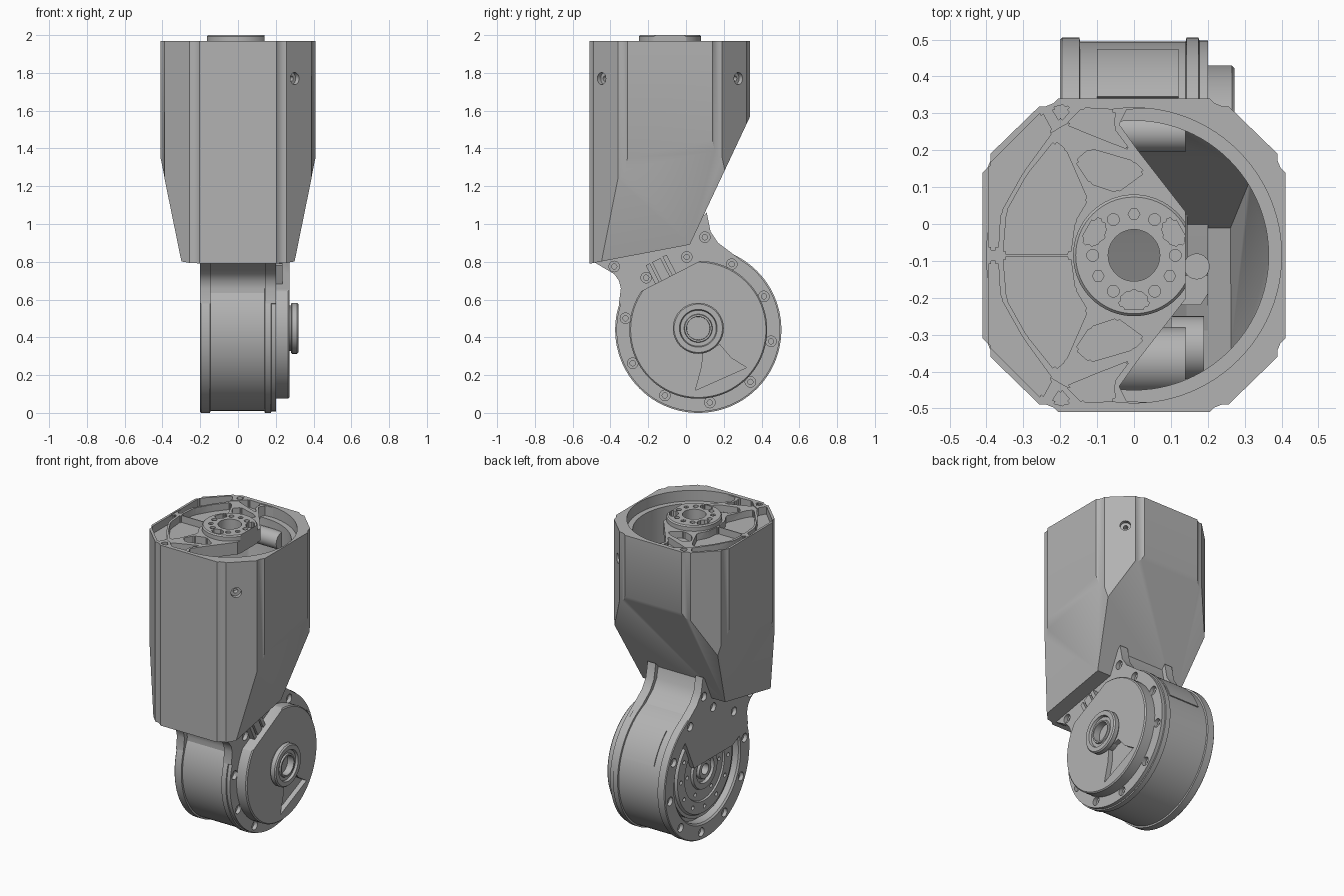
import bpy, bmesh
from math import cos, sin, pi, radians
from mathutils import Vector, Matrix

cube = bpy.data.objects.get("Cube")
if cube:
    bpy.data.objects.remove(cube, do_unlink=True)

grey = bpy.data.materials.new("machined grey")
grey.use_nodes = True
colour = (0.45, 0.45, 0.45, 1)
grey.diffuse_color = colour
grey.node_tree.nodes["Principled BSDF"].inputs["Base Color"].default_value = colour

X, Z = Vector((1, 0, 0)), Vector((0, 0, 1))
TO_X = Matrix(((0, 0, 1, 0), (1, 0, 0, 0), (0, 1, 0, 0), (0, 0, 0, 1)))
CY = -0.085                          # centre of the bore
HUB = Vector((0, CY, 0))
AXLE = Vector((0, 0.065, 0.44))      # centre of the round drive


def prism(bm, pts, a, b, axis=Z):
    """Polygon extruded from a to b along z, or a y-z polygon along x."""
    m = TO_X if axis == X else Matrix()
    lo = [bm.verts.new(m @ Vector((u, v, a))) for u, v in pts]
    hi = [bm.verts.new(m @ Vector((u, v, b))) for u, v in pts]
    bm.faces.new(lo)
    bm.faces.new(hi)
    sides = []
    for i in range(len(pts)):
        j = (i + 1) % len(pts)
        bm.faces.new((lo[i], lo[j], hi[j], hi[i]))
        sides.append(bm.edges.get((lo[i], hi[i])))
    return sides


def lathe(bm, prof, loc, axis=X, n=64):
    """Profile of (distance along axis, radius) turned about the axis."""
    axis = Vector(axis).normalized()
    m = Matrix.Translation(loc) @ axis.to_track_quat('Z', 'Y').to_matrix().to_4x4()
    vs = [bm.verts.new(m @ Vector((r, 0, h))) for h, r in prof]
    es = [bm.edges.new(p) for p in zip(vs, vs[1:])]
    bmesh.ops.spin(bm, geom=vs + es, cent=loc, axis=axis, angle=2 * pi, steps=n)
    bmesh.ops.remove_doubles(bm, verts=bm.verts[:], dist=1e-5)


def rod(bm, a, b, r, loc, axis=X, n=48):
    lathe(bm, [(a, 0), (a, r), (b, r), (b, 0)], loc, axis, n)


def trim(bm, point, normal):
    """Slice off everything on the outer side of a plane and cap it."""
    geom = bm.verts[:] + bm.edges[:] + bm.faces[:]
    bmesh.ops.bisect_plane(bm, geom=geom, plane_co=point, plane_no=normal, clear_outer=True)
    bmesh.ops.holes_fill(bm, edges=[e for e in bm.edges if e.is_boundary], sides=0)


def make(name, bm):
    bmesh.ops.recalc_face_normals(bm, faces=bm.faces[:])
    me = bpy.data.meshes.new(name)
    bm.to_mesh(me)
    bm.free()
    me.materials.append(grey)
    ob = bpy.data.objects.new(name, me)
    bpy.context.collection.objects.link(ob)
    return ob


def cut(ob, *cutters):
    for c in cutters:
        mod = ob.modifiers.new("cut", 'BOOLEAN')
        mod.operation, mod.solver, mod.object = 'DIFFERENCE', 'EXACT', c
        bpy.ops.object.select_all(action='DESELECT')
        bpy.context.view_layer.objects.active = ob
        ob.select_set(True)
        bpy.ops.object.modifier_apply(modifier=mod.name)


def drop(*obs):
    for ob in obs:
        bpy.data.objects.remove(ob, do_unlink=True)


# Planes that shape the tapered lower end of the housing
planes = [((0, -0.51, 0.79), (0, 0.186, -0.98)), ((0, 0.335, 1.56), (0, 0.67, -0.315))]
planes += [((s * 0.41, -0.36, 1.34), (s * 0.2747, 0.0121, -0.0583)) for s in (1, -1)]


def taper(bm, inset):
    for p, n in planes:
        n = Vector(n).normalized()
        trim(bm, Vector(p) - n * inset, n)


# Housing: octagonal shell with a stepped bore
quarter = [(0.41, 0.255), (0.235, 0.425)]
octagon = quarter + [(-x, y) for x, y in quarter[::-1]]
octagon += [(x, -y) for x, y in octagon[::-1]]
bm = bmesh.new()
sides = prism(bm, [(x, y + CY) for x, y in octagon], 0.5, 1.97)
bmesh.ops.bevel(bm, geom=sides, offset=0.03, segments=3, affect='EDGES')
taper(bm, 0)
housing = make("housing", bm)
bm = bmesh.new()
lathe(bm, [(0.5, 0), (0.5, 0.365), (1.9, 0.365), (1.9, 0.4), (2.1, 0.4), (2.1, 0)], HUB, Z, 96)
taper(bm, 0.045)
bore = make("bore_cutter", bm)
bm = bmesh.new()
for s in (1, -1):
    lathe(bm, [(-0.06, 0), (-0.06, 0.014), (-0.025, 0.014), (-0.025, 0.032), (0.03, 0.032), (0.03, 0)],
          Vector((0.3, CY + s * 0.362, 1.77)), (0.697, s * 0.717, 0), 24)
screws = make("screw_cutter", bm)

# Web plate: pockets, mirrored front to back
pockets = [
    [(-.355, -.09), (-.345, .03), (-.29, .13), (-.215, .225), (-.185, .2), (-.125, .06), (-.16, 0), (-.172, -.09)],
    [(-.185, .27), (-.14, .315), (-.05, .31), (-.055, .26), (-.01, .2), (-.1, .235)],
    [(-.16, .17), (-.12, .205), (0, .17), (.03, .14), (-.045, .085), (-.12, .11)],
    [(-.395, .16), (-.395, -.07), (-.368, -.07), (-.362, .03), (-.3, .14), (-.22, .25), (-.25, .305)],
    [(-.225, .315), (-.2, .275), (-.17, .31), (-.185, .325)]]
opening = [(.15, .02), (.01, .2), (-.04, .27), (-.02, .31), (.15, .32)]
centre = Vector((0, CY))
bm, through = bmesh.new(), bmesh.new()
for s in (1, -1):
    for p in pockets:
        k = 0.98 if p is pockets[0] else 1
        es = prism(bm, [(x, CY + s * (y - CY + (0.008 if k < 1 else 0)) * k) for x, y in p], 1.92, 2.1)
        bmesh.ops.bevel(bm, geom=es, offset=0.008, segments=2, affect='EDGES')
    prism(through, [(x, CY + s * (y - CY)) for x, y in opening], 1.8, 2.1)
pocket_cut = make("pocket_cutter", bm)
rod(through, 1.7, 2.2, 0.07, HUB, Z)
through_cut = make("opening_cutter", through)
bm = bmesh.new()
rod(bm, 1.885, 1.965, 0.4, HUB, Z, 96)
trim(bm, (0.14, 0, 0), X)
web = make("web_plate", bm)
cut(web, pocket_cut, through_cut)
cut(housing, bore, screws, pocket_cut)

# Hub with lobed pockets and a bolt circle
bm = bmesh.new()
lathe(bm, [(1.88, 0), (1.88, 0.165), (1.992, 0.165), (2, 0.158), (2, 0)], HUB, Z)
trim(bm, (0.14, 0, 0), X)
hub = make("hub", bm)
bm = bmesh.new()
rod(bm, 1.7, 2.2, 0.07, HUB, Z)
for i in range(12):
    a = i * pi / 6
    d = Vector((cos(a), sin(a), 0))
    if i % 4 == 1:
        e = d.cross(Z) * 0.022
        pts = [HUB + d * 0.093 - e * .6, HUB + d * 0.093 + e * .6, HUB + d * 0.118 + e * 2,
               HUB + d * 0.147 + e * 1.6, HUB + d * 0.147 - e * 1.6, HUB + d * 0.118 - e * 2]
        es = prism(bm, [p.xy for p in pts], 1.94, 2.1)
        bmesh.ops.bevel(bm, geom=es, offset=0.01, segments=3, affect='EDGES')
    else:
        rod(bm, 1.96, 2.1, 0.016, HUB + d * 0.112, Z, 6 if i % 4 == 3 else 20)
hub_cut = make("hub_cutter", bm)
cut(hub, hub_cut)

# Parts inside the housing
bm = bmesh.new()
rod(bm, -0.1, 0.14, 0.055, Vector((0, 0.25, 1.8)))
rod(bm, -0.1, 0.14, 0.09, Vector((0, -0.37, 1.78)))
rod(bm, 0.1, 0.19, 0.085, Vector((0, -0.335, 1.72)))
rod(bm, 1.6, 1.72, 0.035, Vector((0.17, -0.115, 0)), Z)
prism(bm, [(.1, -.22), (.18, -.22), (.2, -.19), (.2, -.14), (.1, -.14)], 1.55, 1.7)
make("inner_motors", bm)

# Round drive: drum, flanges and output rings
bm = bmesh.new()
lathe(bm, [(-.11, 0), (-.11, .035), (-.185, .035), (-.185, .06), (-.165, .065), (-.165, .085), (-.185, .09),
           (-.185, .125), (-.17, .13), (-.17, .2), (-.18, .205), (-.18, .28), (-.165, .29), (-.165, .31),
           (-.13, .31), (-.13, .335), (-.19, .335), (-.2, .345), (-.2, .435), (-.195, .44), (-.148, .44),
           (-.146, .43), (.14, .43), (.142, .44), (.175, .44), (.177, .433), (.2, .433), (.2, 0)], AXLE, X, 96)
drum = make("drive_drum", bm)

# Neck: two side plates and a slightly inset middle
neck = [(-.49, .8), (-.38, .735), (-.355, .7), (-.345, .66), (-.355, .58), (-.2, .5), (.2, .5), (.33, .78),
        (.23, .855), (.17, .9), (.13, .96), (.11, 1.06), (0, .95), (-.4, .85)]
necks = []
for name, a, b, inset in (("neck_outer", .142, .2, 0), ("neck_inner", -.2, -.146, 0), ("neck_middle", -.15, .145, .03)):
    bm = bmesh.new()
    prism(bm, [(y + (inset if y < 0 else -inset), z) for y, z in neck], a, b, X)
    necks.append(make(name, bm))

# Counterbored bolt circle on both flanges
bm = bmesh.new()
spots = [(AXLE.y + .39 * cos(radians(27 + 36 * i)), AXLE.z + .39 * sin(radians(27 + 36 * i))) for i in range(10)]
for y, z in spots + [(-.38, .775), (.1, .93)]:
    for s in (1, -1):
        lathe(bm, [(.15, 0), (.15, .014), (.175, .014), (.175, .028), (.25, .028), (.25, 0)],
              Vector((0, y, z)), X * s, 20)
bolts = make("bolt_cutter", bm)
cut(drum, bolts)
for ob in necks[:2]:
    cut(ob, bolts)

# Output bolt holes
bm = bmesh.new()
for n, r, size in ((12, .243, .013), (6, .165, .012)):
    for i in range(n):
        a = 2 * pi * i / n
        rod(bm, -.25, -.15, size, AXLE + Vector((0, r * cos(a), r * sin(a))), X, 16)
output_cut = make("output_cutter", bm)
cut(drum, output_cut)

# Side cover, cut along a chord, with a fan-shaped pocket
bm = bmesh.new()
lathe(bm, [(.19, 0), (.19, .365), (.265, .365), (.272, .358), (.272, 0)], AXLE, X, 96)
chord = Vector((0, -.456, .89))
trim(bm, AXLE + chord * 0.32, chord)
cover = make("side_cover", bm)
bm = bmesh.new()
prism(bm, [(.09, .34), (.085, .25), (.05, .12), (.32, .24), (.24, .29), (.18, .36)], .24, .4, X)
fan = make("fan_cutter", bm)
cut(cover, fan)

# Bearing cap and connector block
bm = bmesh.new()
lathe(bm, [(.22, 0), (.22, .12), (.28, .12), (.28, .13), (.285, .135), (.312, .135), (.32, .128), (.32, .1),
           (.305, .095), (.305, .075), (.315, .072), (.315, .062), (.24, .06), (.24, 0)], AXLE + Z * .008, X)
make("bearing_cap", bm)
bm = bmesh.new()
along = Vector((0, .89, .456))
for off, half in ((-.05, .012), (.05, .012), (0, .025)):
    mid = AXLE + chord * .38 + along * (off - .03)
    pts = [mid + along * u + chord * v for u, v in ((-half, -.06), (half, -.06), (half, .05), (-half, .05))]
    prism(bm, [p.yz for p in pts], .19, .235, X)
make("connector", bm)

# Curved access panel on the back of the drum
arc = [radians(20 + 3 * i) for i in range(11)]
ring = [(AXLE.y + r * cos(a), AXLE.z + r * sin(a)) for r, seq in ((.42, arc), (.436, arc[::-1])) for a in seq]
bm = bmesh.new()
prism(bm, ring, -.1, .12, X)
make("access_panel", bm)

drop(bore, screws, pocket_cut, through_cut, hub_cut, bolts, output_cut, fan)
bpy.ops.object.select_all(action='DESELECT')
for ob in bpy.context.collection.objects:
    if ob.type == 'MESH':
        ob.select_set(True)
        bpy.context.view_layer.objects.active = ob
bpy.ops.object.shade_smooth_by_angle(angle=radians(30))
